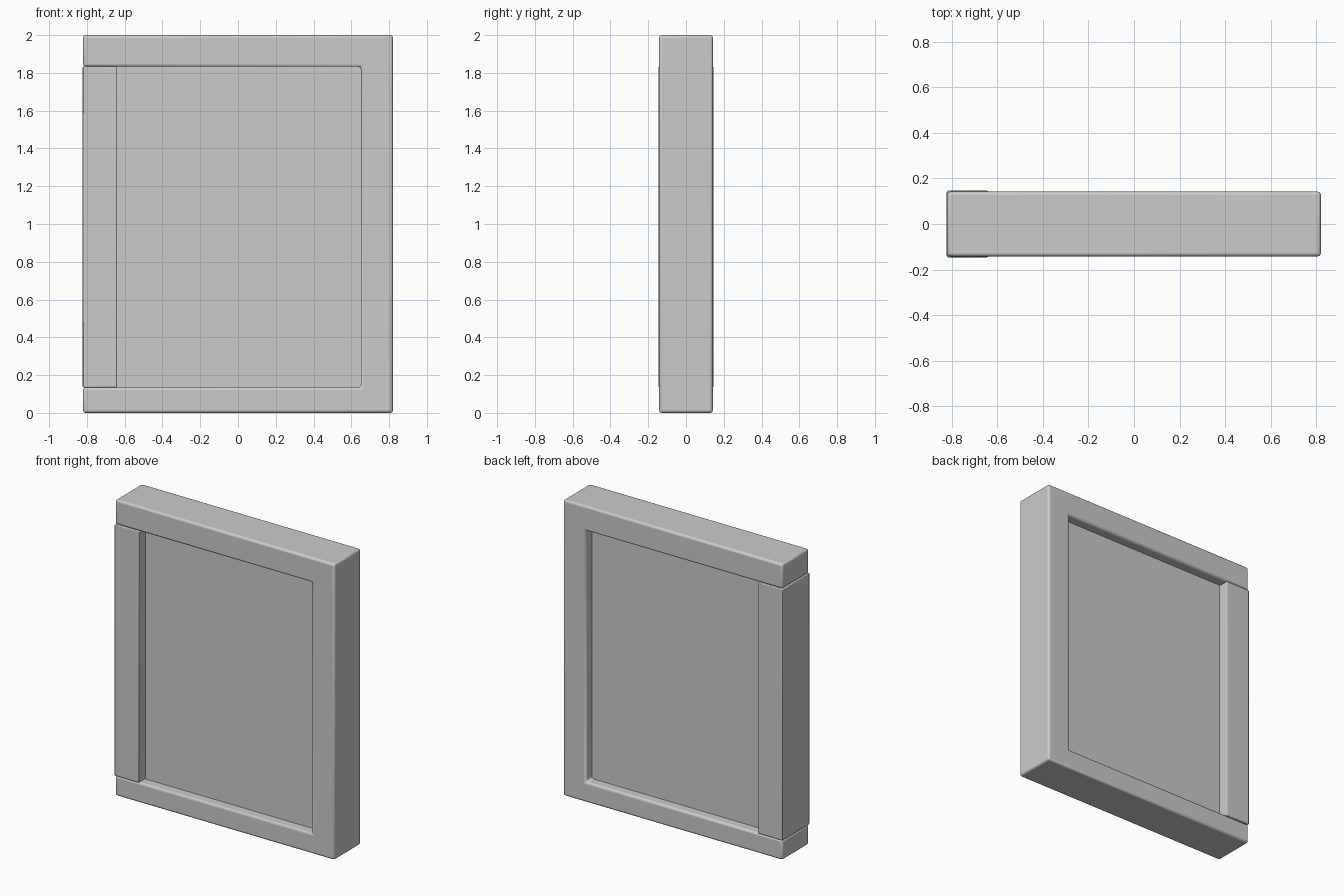
import bpy, bmesh

if "Cube" in bpy.data.objects:
    bpy.data.objects.remove(bpy.data.objects["Cube"])

Z0, Z1 = 0.135, 1.833   # opening height
XL, XR = -0.64, 0.65    # opening width


def prism(name, outline, depth, bevel=0.0, segments=3):
    """Extrude an x/z outline symmetrically about y = 0, with rounded edges."""
    bm = bmesh.new()
    face = bm.faces.new([bm.verts.new((x, -depth, z)) for x, z in outline])
    ext = bmesh.ops.extrude_face_region(bm, geom=[face])
    verts = [g for g in ext["geom"] if isinstance(g, bmesh.types.BMVert)]
    bmesh.ops.translate(bm, verts=verts, vec=(0, 2 * depth, 0))
    bmesh.ops.recalc_face_normals(bm, faces=bm.faces)
    mesh = bpy.data.meshes.new(name)
    bm.to_mesh(mesh)
    bm.free()
    obj = bpy.data.objects.new(name, mesh)
    bpy.context.collection.objects.link(obj)
    if bevel:
        mod = obj.modifiers.new("rounded_edges", "BEVEL")
        mod.width = bevel
        mod.segments = segments
        mod.limit_method = "ANGLE"
    bpy.ops.object.select_all(action="DESELECT")
    obj.select_set(True)
    bpy.context.view_layer.objects.active = obj
    bpy.ops.object.shade_smooth_by_angle(angle=0.6)
    return obj


def rect(x0, x1, z0, z1):
    return [(x0, z0), (x1, z0), (x1, z1), (x0, z1)]


# C-shaped frame: top rail, bottom rail and right stile in one piece
prism("outer_frame", [(-0.82, 0), (0.82, 0), (0.82, 2), (-0.82, 2),
                      (-0.82, Z1), (XR, Z1), (XR, Z0), (-0.82, Z0)],
      0.142, 0.014)

# Left stile, standing slightly proud of the rails
prism("left_stile", rect(-0.822, XL, Z0, Z1), 0.146, 0.005, 2)

# Recessed panel, tucked into the frame
prism("panel", rect(XL - 0.01, XR + 0.01, Z0 - 0.01, Z1 + 0.01), 0.075)
